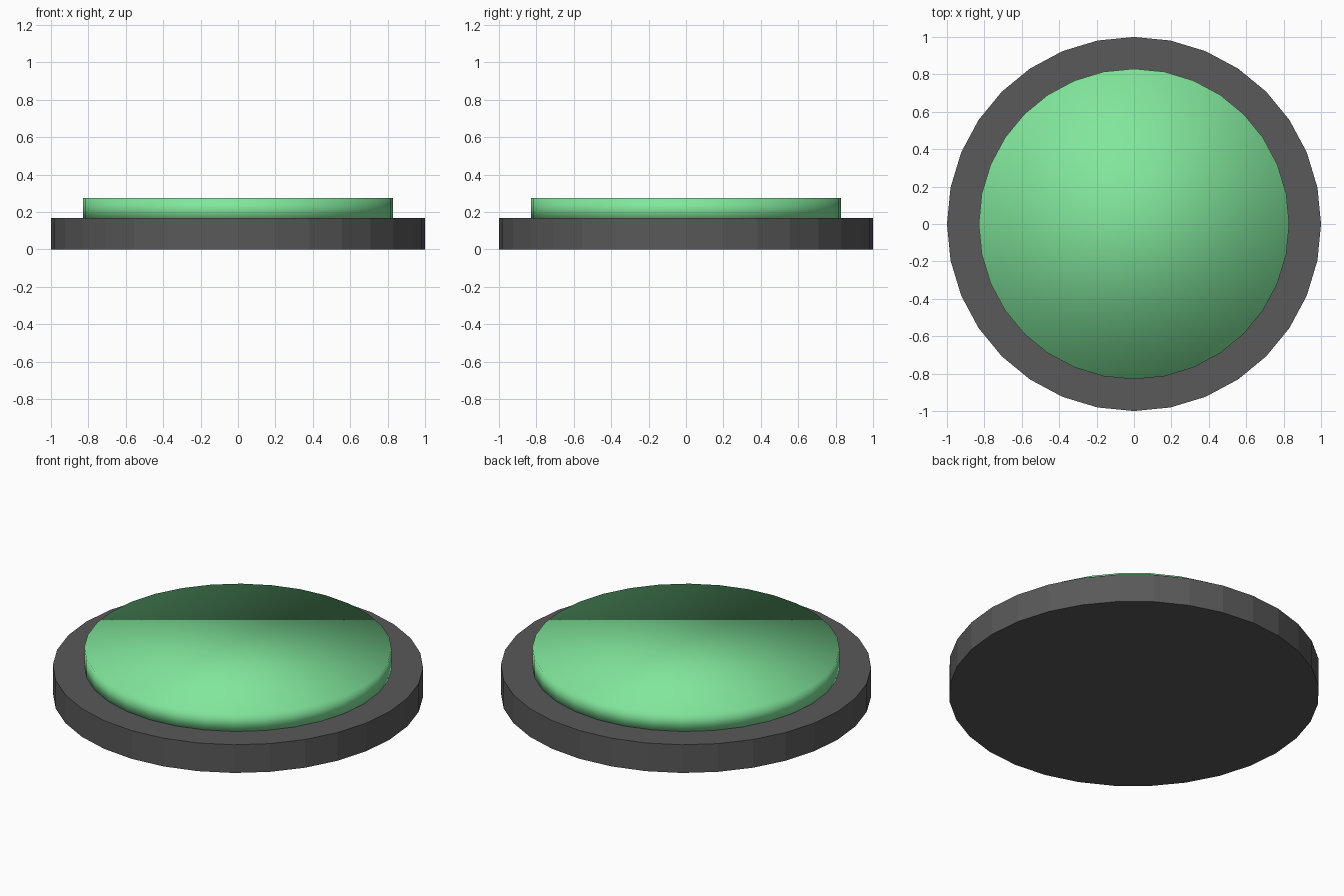
import bpy

if "Cube" in bpy.data.objects:
    bpy.data.objects.remove(bpy.data.objects["Cube"])


def disc(name, radius, z0, z1, color, smooth):
    bpy.ops.mesh.primitive_cylinder_add(
        vertices=32, radius=radius, depth=z1 - z0, location=(0, 0, (z0 + z1) / 2))
    ob = bpy.context.object
    ob.name = name
    mat = bpy.data.materials.new(name + "_color")
    mat.diffuse_color = (*color, 1)
    mat.use_nodes = True
    mat.node_tree.nodes["Principled BSDF"].inputs["Base Color"].default_value = mat.diffuse_color
    ob.data.materials.append(mat)
    if smooth:
        bpy.ops.object.shade_smooth()
    return ob


# dark flat-shaded housing
disc("button_base", 1.0, 0.0, 0.168, (0.1, 0.1, 0.1), False)

# green cap, fully smooth shaded, seated slightly in the base
disc("button_cap", 0.83, 0.15, 0.275, (0.22, 0.79, 0.33), True)
